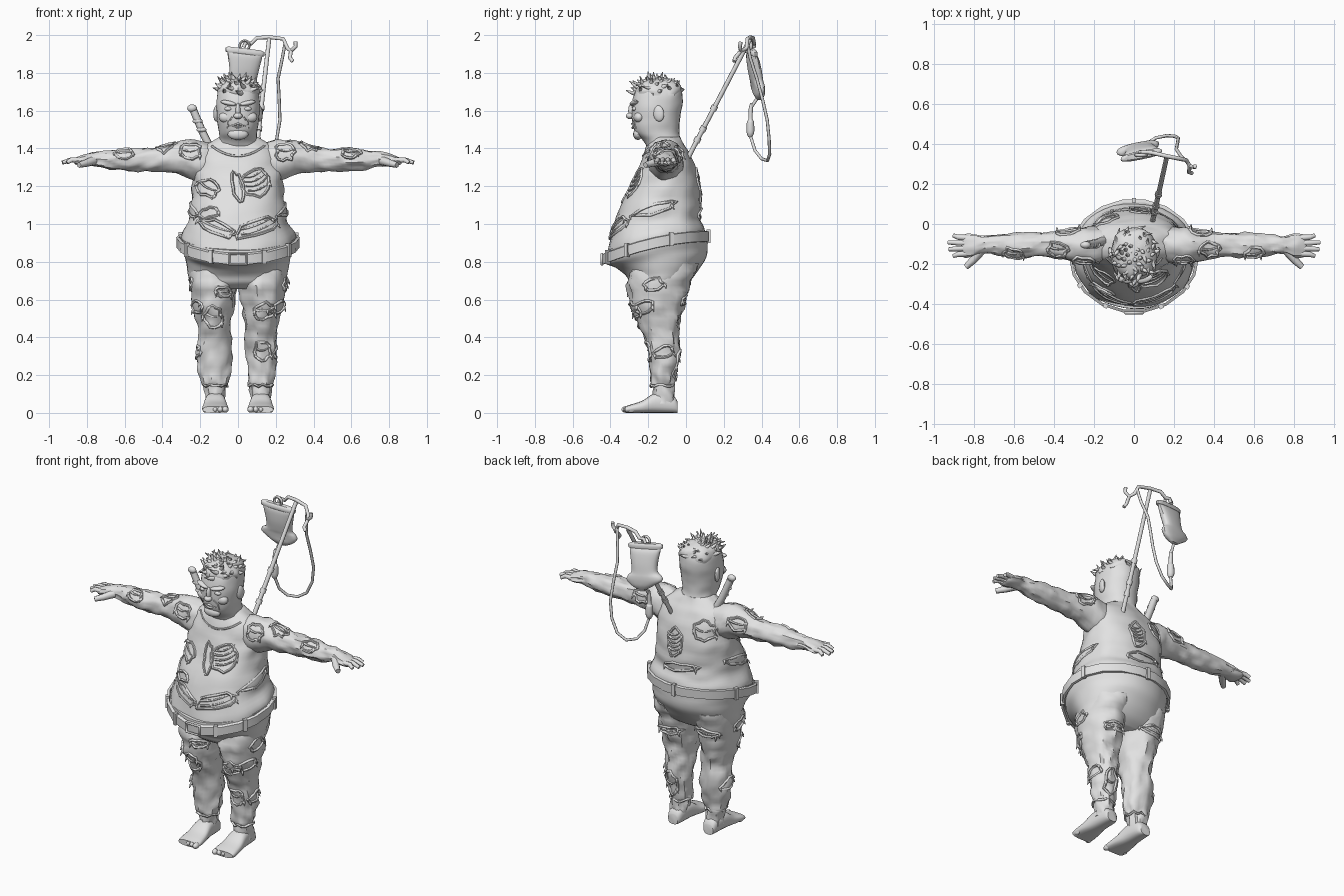
import bpy, bmesh, math, random
from mathutils import Vector, noise
from mathutils.bvhtree import BVHTree

if "Cube" in bpy.data.objects:
    bpy.data.objects.remove(bpy.data.objects["Cube"])

random.seed(4)
grey = bpy.data.materials.new("plain_grey")
grey.diffuse_color = (0.76, 0.76, 0.76, 1)
grey.use_nodes = True
grey.node_tree.nodes["Principled BSDF"].inputs["Base Color"].default_value = grey.diffuse_color


def add(name, bm, smooth=40):
    bmesh.ops.recalc_face_normals(bm, faces=bm.faces)
    me = bpy.data.meshes.new(name)
    bm.to_mesh(me)
    bm.free()
    ob = bpy.data.objects.new(name, me)
    bpy.context.collection.objects.link(ob)
    me.materials.clear()
    me.materials.append(grey)
    bpy.ops.object.select_all(action='DESELECT')
    ob.select_set(True)
    bpy.context.view_layer.objects.active = ob
    bpy.ops.object.shade_smooth_by_angle(angle=math.radians(smooth))
    return ob


def loft(name, axis, rows, s=1, n=28, sub=4, lump=0.0, power=1.0, warp=None):
    """Rows are (position, a0, a1, b0, b1): cross-section extents along an axis."""
    fine = []
    for i in range(len(rows) - 1):
        p = [rows[max(i - 1, 0)], rows[i], rows[i + 1], rows[min(i + 2, len(rows) - 1)]]
        for k in range(sub):
            t = k / sub
            fine.append([b + .5 * t * (c - a + t * (2*a - 5*b + 4*c - d + t * (3*(b - c) + d - a)))
                         for a, b, c, d in zip(*p)])
    fine.append(rows[-1])
    bm, rings = bmesh.new(), []
    for t, a0, a1, b0, b1 in fine:
        ring = []
        for k in range(n):
            q = 2 * math.pi * k / n
            c, d = [math.copysign(abs(v) ** power, v) for v in (math.cos(q), math.sin(q))]
            h = 1 + lump * noise.noise((t * 17, c * 2.2 + s * 3, d * 2.2)) / max(.05, (a1 - a0) / 2)
            a, b = (a0 + a1) / 2 + (a1 - a0) / 2 * c * h, (b0 + b1) / 2 + (b1 - b0) / 2 * d * h
            co = Vector({'z': (a, b, t), 'x': (t, a, b), 'y': (a, t, b)}[axis])
            co = warp(co) if warp else co
            ring.append(bm.verts.new((co.x * s, co.y, co.z)))
        rings.append(ring)
    for r0, r1 in zip(rings, rings[1:]):
        for k in range(n):
            bm.faces.new((r0[k], r0[(k + 1) % n], r1[(k + 1) % n], r1[k]))
    bm.faces.new(rings[0])
    bm.faces.new(rings[-1])
    return add(name, bm)


def tubes(name, paths, r, taper=1.0, closed=False, res=1):
    """Round strands along paths, thinning to the taper factor."""
    cu = bpy.data.curves.new(name, 'CURVE')
    cu.dimensions, cu.bevel_depth, cu.bevel_resolution, cu.use_fill_caps = '3D', r, res, True
    for pts in paths:
        sp = cu.splines.new('POLY')
        sp.points.add(len(pts) - 1)
        for i, p in enumerate(pts):
            sp.points[i].co = (*p, 1)
            sp.points[i].radius = 1 + (taper - 1) * i / (len(pts) - 1)
        sp.use_cyclic_u = closed
    tmp = bpy.data.objects.new(name, cu)
    bpy.context.collection.objects.link(tmp)
    dg = bpy.context.evaluated_depsgraph_get()
    me = bpy.data.meshes.new_from_object(tmp.evaluated_get(dg))
    bm = bmesh.new()
    bm.from_mesh(me)
    bpy.data.objects.remove(tmp)
    bpy.data.meshes.remove(me)
    return add(name, bm, 60)


def blob(name, loc, size, cube=False, rot=(0, 0, 0)):
    bm = bmesh.new()
    if cube:
        bmesh.ops.create_cube(bm, size=2)
    else:
        bmesh.ops.create_uvsphere(bm, u_segments=16, v_segments=10, radius=1)
    bmesh.ops.scale(bm, vec=size, verts=bm.verts)
    ob = add(name, bm)
    ob.location, ob.rotation_euler = loc, rot
    return ob


def tear(name, target, c, d, w, h, roll=0.0, strands=1):
    """Ragged rim, a few frayed flaps and inner strands wrapped on a surface."""
    bvh = BVHTree.FromObject(target, bpy.context.evaluated_depsgraph_get())
    c, d = Vector(c), Vector(d).normalized()
    u = d.cross(Vector((0, 0, 1))).normalized()
    v = u.cross(d)
    u, v = u * math.cos(roll) + v * math.sin(roll), v * math.cos(roll) - u * math.sin(roll)

    def hit(a, b):
        p, nor, _, _ = bvh.ray_cast(c + u * a + v * b - d * .7, d)
        return (p + nor * .001, nor) if p else None
    rim = [hit(w * math.cos(q) * j, h * math.sin(q) * j) for q, j in
           ((math.tau * k / 14, random.uniform(.75, 1.12)) for k in range(14))]
    rim = [x for x in rim if x]
    if len(rim) < 8:
        return
    tubes(name + "_rim", [[p for p, _ in rim]], .008, closed=True)
    tubes(name + "_frays", [[p, p + m * .008 - v * .012, p + m * .012 - v * .026]
                            for p, m in rim[1::6]], .009, .15)
    lines = []
    for k in range(strands):
        b = h * (-.6 + 1.2 * (k + .5) / strands)
        line = [hit(w * .75 * x, b + h * .2 * x * x) for x in (-1, -.5, 0, .5, 1)]
        lines.append([x[0] for x in line if x])
    lines = [ln for ln in lines if len(ln) > 2]
    if lines:
        tubes(name + "_strands", lines, .007, .5)


# Waistline dips toward the belly
def sag(p):
    f = min(max((p.z - .68) / .25, 0), 1) if p.z < .94 else max(0, 1 - (p.z - .94) / .17)
    return Vector((p.x, p.y, p.z - f * .12 * max(0, (.1 - p.y) / .54) ** 1.8))


# Torso with shirt, and seat of the trousers
torso = loft("torso", 'z', [
    (.92, -.30, .30, -.42, .105), (.97, -.30, .30, -.41, .10), (1.03, -.265, .265, -.385, .08),
    (1.10, -.25, .25, -.35, .08), (1.2, -.24, .24, -.29, .075), (1.3, -.235, .235, -.25, .05),
    (1.38, -.215, .215, -.22, .015), (1.42, -.17, .17, -.205, -.01), (1.46, -.10, .10, -.19, -.03)],
    n=40, lump=.014, power=.92, warp=sag)
loft("trouser_seat", 'z', [
    (.96, -.308, .308, -.425, .115), (.88, -.29, .29, -.425, .115), (.82, -.275, .275, -.37, .105),
    (.75, -.265, .265, -.32, .06), (.69, -.25, .25, -.295, .015), (.655, -.20, .20, -.25, -.04)],
    n=40, lump=.006, warp=sag)


# Belt, belt loops and buckle
def waist(q, grow=0.0, dz=0.0):
    p = sag(Vector(((.312 + grow) * math.cos(q), -.16 + (.272 + grow) * math.sin(q), .935)))
    return p + Vector((0, 0, dz))


bm = bmesh.new()
rings = [[bm.verts.new(waist(math.tau * k / 18, g, z)) for g, z in
          ((.0, -.03), (.013, -.028), (.015, .025), (.0, .028))] for k in range(18)]
for r0, r1 in zip(rings, rings[1:] + rings[:1]):
    for j in range(4):
        bm.faces.new((r0[j], r0[(j + 1) % 4], r1[(j + 1) % 4], r1[j]))
add("belt", bm, 25)
for k, q in enumerate((.3, 1.57, 2.8, 3.7, 4.25, 5.15, 5.7)):
    blob("belt_loop_%d" % k, waist(q, .008), (.011, .011, .036), True, (0, 0, q + math.pi / 2))
p = waist(-math.pi / 2, .013)
tubes("buckle", [[p + Vector((x, 0, z)) for x, z in
                  ((-.045, -.028), (.045, -.028), (.045, .028), (-.045, .028))]], .008, closed=True)

# Shirt tears, neckline and back wound
F, B = (0, 1, 0), (0, -1, 0)
for k, (x, z, d, w, h, roll, st) in enumerate((
        (.10, 1.22, F, .08, .085, .4, 4), (-.16, 1.19, F, .06, .045, -.5, 1), (0, 1.2, F, .03, .08, .2, 0),
        (-.11, .98, F, .11, .035, -.35, 1), (.10, .98, F, .12, .045, .35, 2), (-.15, 1.06, F, .05, .03, .3, 0),
        (.03, 1.2, B, .055, .09, .2, 5), (0, 1.06, B, .13, .025, .15, 0), (-.14, 1.3, B, .06, .06, 0, 1))):
    tear("shirt_tear_%d" % k, torso, (x, 0, z), d, w, h, roll, st)
for s in (1, -1):
    tear("side_tear", torso, (0, -.17, 1.08), (-s, 0, 0), .12, .025, .3 * s, 0)
bvh = BVHTree.FromObject(torso, bpy.context.evaluated_depsgraph_get())
neck = [bvh.ray_cast(Vector((x / 50, -1, 1.36 + .07 * (x / 8) ** 2)), Vector(F))[0] for x in range(-8, 9)]
tubes("neckline", [[p for p in neck if p]], .006)

# Arms, hands, legs and feet
for s, side in ((1, "left"), (-1, "right")):
    arm = loft(side + "_arm", 'x', [
        (.09, -.175, -.035, 1.23, 1.415), (.20, -.20, -.015, 1.225, 1.44), (.30, -.19, -.025, 1.262, 1.44),
        (.40, -.17, -.04, 1.275, 1.41), (.48, -.165, -.045, 1.28, 1.40), (.58, -.17, -.045, 1.28, 1.40),
        (.68, -.155, -.05, 1.292, 1.39), (.75, -.145, -.06, 1.305, 1.382), (.80, -.165, -.052, 1.308, 1.372),
        (.845, -.165, -.052, 1.31, 1.355), (.865, -.15, -.07, 1.318, 1.345)], s, lump=.013)
    tubes(side + "_fingers", [[(s * .83, y, 1.336), (s * .88, y + e * .3, 1.34),
                               (s * tip, y + e, 1.325)] for y, e, tip in
          ((-.148, -.012, .905), (-.122, -.005, .928), (-.096, .004, .932), (-.07, .012, .905))],
          .016, .65, res=2)
    tubes(side + "_thumb", [[(s * .765, -.13, 1.335), (s * .805, -.18, 1.322), (s * .842, -.215, 1.312)]],
          .025, .6, res=2)
    for k, (x, d, w, h) in enumerate(((.25, (0, 1, -.5), .05, .05), (.38, (0, .3, -1), .05, .04),
                                      (.6, (0, 1, -.8), .05, .035), (.33, (0, -1, -.4), .06, .04))):
        tear("%s_sleeve_tear_%d" % (side, k), arm, (s * x, -.108, 1.345), d, w, h)
    # The right trouser leg bulges more at the knee and calf
    e = .012 if s < 0 else 0
    leg = loft(side + "_leg", 'z', [
        (.79, .02, .25, -.29, .06), (.70, .004, .257, -.305, .028), (.60, .016, .243, -.30, .0),
        (.50, .03, .222, -.265, -.03), (.42, .038, .205, -.228, -.04), (.32, .042 - e, .208 + e, -.198, -.033),
        (.22, .052 - e, .197 + e, -.187, -.055), (.155, .055, .185, -.187, -.063),
        (.14, .065, .178, -.175, -.063), (.05, .072, .172, -.175, -.06)], s, lump=.018)
    loft(side + "_foot", 'y', [
        (-.045, .09, .155, .0, .06), (-.07, .075, .165, 0, .09), (-.16, .067, .175, 0, .105),
        (-.23, .056, .185, 0, .065), (-.29, .05, .19, 0, .045), (-.32, .055, .187, .0, .035)],
        s, n=20, power=.75)
    for k in range(5):
        blob("%s_toe_%d" % (side, k), (s * (.067 + .027 * k), -.318 + .007 * k, .018),
             (.017 - .0012 * k, .024, .017))
    tubes(side + "_cuff", [[(s * (.12 + .064 * math.cos(q)), -.125 + .061 * math.sin(q),
                             .145 + random.uniform(-.008, .008)) for q in
                            (math.tau * k / 18 for k in range(18))]], .007, closed=True)
    tears = ((.08, .64, F, .04, .025), (.13, .51, F, .05, .055), (.14, .66, B, .08, .025)) if s < 0 else (
        (.14, .54, F, .06, .045), (.13, .33, F, .04, .055), (.13, .25, B, .04, .08), (.13, .6, B, .08, .025))
    for k, (x, z, d, w, h) in enumerate(tears):
        tear("%s_trouser_tear_%d" % (side, k), leg, (s * x, -.13, z), d, w, h, .1 * s)
    for k, (y, z) in enumerate(((-.17, .68), (-.22, .56), (-.12, .32))):
        tear("%s_outer_tear_%d" % (side, k), leg, (s * .13, y, z), (-s, 0, 0), .055, .03, .3, 0)

# Head and face
loft("head", 'z', [
    (1.38, -.12, .12, -.19, -.01), (1.44, -.10, .10, -.225, -.025), (1.48, -.10, .10, -.265, -.035),
    (1.53, -.108, .108, -.283, -.035), (1.58, -.114, .114, -.288, -.03), (1.64, -.115, .115, -.285, -.018),
    (1.70, -.108, .108, -.27, -.02), (1.75, -.08, .08, -.235, -.05), (1.77, -.03, .03, -.18, -.10)],
    lump=.004, power=.9)
blob("chin", (0, -.255, 1.475), (.055, .025, .03))
blob("nose_bridge", (0, -.288, 1.60), (.013, .018, .04))
blob("nose_tip", (0, -.296, 1.572), (.024, .022, .017))
tubes("lips", [[(-.038, -.272, 1.52), (0, -.285, 1.53), (.038, -.272, 1.52), (0, -.282, 1.51)]],
      .007, closed=True)
for s in (1, -1):
    blob("brow", (s * .05, -.274, 1.64), (.046, .022, .013), rot=(0, -s * .2, s * .25))
    blob("eye", (s * .05, -.272, 1.61), (.022, .014, .012))
    blob("cheek", (s * .06, -.248, 1.565), (.042, .028, .03))
    tubes("smile_crease", [[(s * .03, -.284, 1.565), (s * .05, -.272, 1.54), (s * .053, -.262, 1.505)]], .005)
    blob("ear", (s * .115, -.145, 1.585), (.014, .03, .043), rot=(.15, 0, -s * .3))

# Messy hair: scalp cap and long swept locks
loft("hair_cap", 'z', [(1.68, -.113, .113, -.268, -.016), (1.71, -.112, .112, -.273, -.017),
                       (1.75, -.085, .085, -.245, -.045), (1.772, -.03, .03, -.18, -.1)], lump=.02)
locks = []
for k in range(58):
    q, e = k * 2.4, math.sqrt((k + .5) / 58)
    x, y, z = math.cos(q) * e, math.sin(q) * e, math.sqrt(max(0, 1 - e * e))
    root = Vector((x * .10, -.15 + y * .118, 1.685 + z * .075))
    turn = random.choice((-1, 1)) * random.uniform(.4, 1.1)
    out = Vector((x * .35 - y * turn, y * .35 + x * turn - .15, 0)) * .05
    up = Vector((0, 0, random.uniform(-.01, .034) * (1 if z > .4 else .5)))
    nor = Vector((x, y, z)) * .012
    locks.append([root, root + nor + out * .5 + up * .3, root + nor * 1.6 + out * 1.1 + up])
tubes("hair_locks", locks, .016, .12)

# Knife handle behind the shoulder
tubes("knife_handle", [[(-.14, -.08, 1.39), (-.185, -.095, 1.48), (-.235, -.105, 1.60)]], .021, 1, res=2)
blob("knife_pommel", (-.243, -.105, 1.613), (.026, .018, .02))
for z in (.3, .65):
    blob("knife_grip_bump", (-.175 - .06 * z, -.105, 1.46 + .13 * z), (.027, .018, .014))

# Drip stand: pole, collars, cross bar and hooks
low, top = Vector((.09, 0, 1.33)), Vector((.165, .34, 1.98))
tubes("stand_pole", [[low, top]], .013, .9, res=2)
tubes("stand_collars", [[low.lerp(top, t), low.lerp(top, t + .035)] for t in (.16, .25, .42)], .018, res=2)
tubes("stand_hooks", [[(.03, .36, 1.935), (.04, .36, 1.96), (.07, .36, 1.955), (.10, .355, 1.985),
                       (.165, .34, 1.989), (.24, .325, 1.98), (.262, .32, 1.93), (.28, .29, 1.915),
                       (.305, .285, 1.94), (.305, .29, 1.965)],
                      [(.28, .29, 1.915), (.275, .26, 1.88), (.29, .255, 1.86)]], .0105, res=2)


# Drip bag with rolled top and flared base, drip chamber and tubing
def yaw(p):
    return Vector((p.x, p.y + .2 * (p.x - .03), p.z - .12 * (p.x - .03)))


loft("drip_bag", 'z', [
    (1.66, 0, .06, .375, .40), (1.685, -.04, .10, .36, .41), (1.715, -.085, .125, .355, .412),
    (1.74, -.08, .12, .35, .41), (1.765, -.05, .10, .342, .405), (1.82, -.046, .11, .33, .395),
    (1.88, -.054, .125, .325, .378), (1.905, -.056, .13, .33, .36)], n=20, power=.8, warp=yaw)
loft("bag_top_band", 'z', [(1.90, -.064, .138, .325, .365), (1.908, -.066, .14, .322, .366),
                           (1.922, -.066, .14, .324, .364), (1.93, -.05, .12, .33, .358)],
     n=20, sub=2, power=.7, warp=yaw)
tubes("bag_ring", [[(.035 + .026 * math.cos(q), .345, 1.945 + .026 * math.sin(q)) for q in
                    (math.tau * k / 12 for k in range(12))]], .008, closed=True)
loft("drip_chamber", 'z', [(1.46, .005, .025, .33, .35), (1.485, -.006, .036, .321, .361),
                           (1.54, -.005, .035, .322, .36), (1.555, .002, .028, .33, .353),
                           (1.61, .003, .027, .332, .354), (1.64, .008, .022, .34, .354)], n=12)
tubes("tubing", [[(.25, .325, 1.96), (.235, .34, 1.88), (.212, .375, 1.77), (.218, .405, 1.66),
                  (.222, .43, 1.55), (.205, .44, 1.45), (.165, .443, 1.37), (.11, .432, 1.335),
                  (.06, .40, 1.345), (.03, .365, 1.39), (.015, .34, 1.47)],
                 [(.015, .347, 1.62), (.025, .387, 1.68)]], .0085, res=2)
